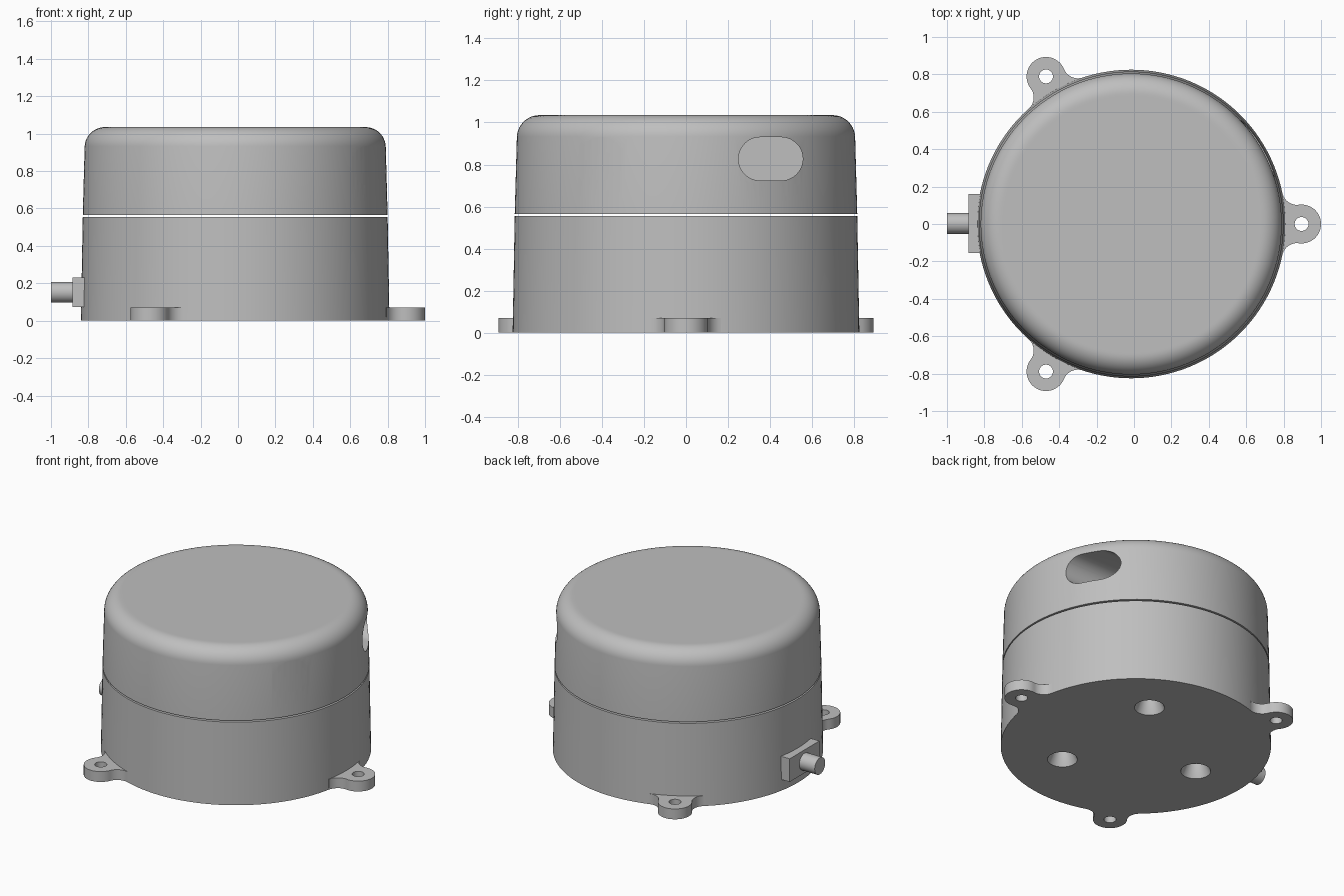
import bpy, bmesh
from math import sin, cos, pi, radians, atan2, hypot, sqrt
from mathutils import Matrix, Vector

cube = bpy.data.objects.get("Cube")
if cube:
    bpy.data.objects.remove(cube, do_unlink=True)

CENTRE = Vector((-0.015, 0, 0))   # axis of the round housing
RADIUS = 0.825

grey = bpy.data.materials.new("plain_grey")
grey.use_nodes = True
grey.diffuse_color = (0.52, 0.52, 0.52, 1)
bsdf = next(n for n in grey.node_tree.nodes if n.type == 'BSDF_PRINCIPLED')
bsdf.inputs["Base Color"].default_value = grey.diffuse_color


def make_object(name, bm):
    bmesh.ops.recalc_face_normals(bm, faces=bm.faces)
    mesh = bpy.data.meshes.new(name)
    bm.to_mesh(mesh)
    bm.free()
    mesh.materials.append(grey)
    obj = bpy.data.objects.new(name, mesh)
    bpy.context.collection.objects.link(obj)
    return obj


def lathe(name, profile, matrix, segments=128):
    """Closed solid of revolution around local z from (radius, z) points."""
    bm = bmesh.new()
    rings = [[bm.verts.new(matrix @ Vector((r * cos(2 * pi * i / segments),
                                            r * sin(2 * pi * i / segments), z)))
              for i in range(segments)] for r, z in profile]
    for low, high in zip(rings, rings[1:]):
        for i in range(segments):
            j = (i + 1) % segments
            bm.faces.new((low[i], low[j], high[j], high[i]))
    bm.faces.new(rings[0])
    bm.faces.new(rings[-1])
    return make_object(name, bm)


def prism(name, outline, height, matrix):
    """Outline of (x, y) points extruded along local z."""
    bm = bmesh.new()
    face = bm.faces.new([bm.verts.new((x, y, 0)) for x, y in outline])
    new = bmesh.ops.extrude_face_region(bm, geom=[face])["geom"]
    bmesh.ops.translate(bm, vec=(0, 0, height),
                        verts=[v for v in new if isinstance(v, bmesh.types.BMVert)])
    bm.transform(matrix)
    return make_object(name, bm)


def arc(cx, cy, r, start, end, steps):
    return [(cx + r * cos(start + (end - start) * i / steps),
             cy + r * sin(start + (end - start) * i / steps)) for i in range(steps + 1)]


def cut(obj, cutters):
    for cutter in cutters:
        mod = obj.modifiers.new("cut", 'BOOLEAN')
        mod.operation = 'DIFFERENCE'
        mod.solver = 'EXACT'
        mod.object = cutter
    graph = bpy.context.evaluated_depsgraph_get()
    mesh = bpy.data.meshes.new_from_object(obj.evaluated_get(graph))
    obj.modifiers.clear()
    obj.data = mesh
    for cutter in cutters:
        bpy.data.objects.remove(cutter, do_unlink=True)


def smooth(obj):
    bpy.ops.object.select_all(action='DESELECT')
    obj.select_set(True)
    bpy.context.view_layer.objects.active = obj
    bpy.ops.object.shade_smooth_by_angle(angle=radians(30))


at_centre = Matrix.Translation(CENTRE)

# Lower housing with three countersunk recesses underneath
lower = lathe("lower_housing", [(RADIUS, 0), (0.815, 0.555)], at_centre)
recesses = []
for angle in (60, 180, 300):
    place = at_centre @ Matrix.Rotation(radians(angle), 4, 'Z') @ Matrix.Translation((0.477, 0, 0))
    recesses.append(lathe("recess_cutter", [(0.096, -0.01), (0.055, 0.08), (0.055, 0.2)], place, 48))
cut(lower, recesses)
smooth(lower)

# Upper cap with a rounded rim
rim = arc(0.697, 0.927, 0.108, 0.06, pi / 2, 12)
cap = lathe("upper_cap", [(0.815, 0.565)] + rim + [(0.685, 1.035)], at_centre)

# Round and slotted openings on the left side, cut along x
along_x = Matrix(((0, 0, 1, 0.3), (1, 0, 0, 0), (0, 1, 0, 0.827), (0, 0, 0, 1)))
port = prism("port_cutter", arc(-0.405, 0, 0.103, 0, 2 * pi, 48)[:-1], 0.7, along_x)
slot = prism("slot_cutter", arc(0.453, 0, 0.103, -pi / 2, pi / 2, 24)
             + arc(0.353, 0, 0.103, pi / 2, 3 * pi / 2, 24), 0.7, along_x)
cut(cap, [port, slot])
smooth(cap)

# Mounting ears: round end blended into the housing by tangent fillets
EAR, REACH, FILLET = 0.104, 0.911, 0.08
fx = ((RADIUS + FILLET) ** 2 + REACH ** 2 - (EAR + FILLET) ** 2) / (2 * REACH)
fy = sqrt((RADIUS + FILLET) ** 2 - fx ** 2)
to_body = atan2(-fy, -fx) + 2 * pi
to_ear = atan2(-fy, REACH - fx) + 2 * pi
tip = atan2(fy, fx - REACH)
upper_fillet = arc(fx, fy, FILLET, to_ear, to_body, 12)
lower_fillet = [(x, -y) for x, y in reversed(upper_fillet)]
inner = hypot(fx, fy) * 0.8
outline = (lower_fillet + arc(REACH, 0, EAR, -tip, tip, 32)[1:-1] + upper_fillet
           + [(inner, 0.15), (inner, -0.15)])
for name, angle in (("left_ear", 0), ("back_ear", 120), ("front_ear", 240)):
    place = at_centre @ Matrix.Rotation(radians(angle), 4, 'Z')
    ear = prism(name, outline, 0.07, place)
    hole = lathe("hole_cutter", [(0.037, -0.1), (0.037, 0.2)],
                 place @ Matrix.Translation((REACH, 0, 0)), 32)
    cut(ear, [hole])
    smooth(ear)

# Cable outlet: square plate and round stub on the right side
bm = bmesh.new()
bmesh.ops.create_cube(bm, size=1, matrix=Matrix.Translation((-0.8325, 0.002, 0.152))
                      @ Matrix.Diagonal((0.105, 0.316, 0.156, 1)))
make_object("outlet_plate", bm)
stub = lathe("outlet_stub", [(0.056, 0), (0.056, 0.15)],
             Matrix.Translation((-1, 0.002, 0.152)) @ Matrix.Rotation(pi / 2, 4, 'Y'), 48)
smooth(stub)
